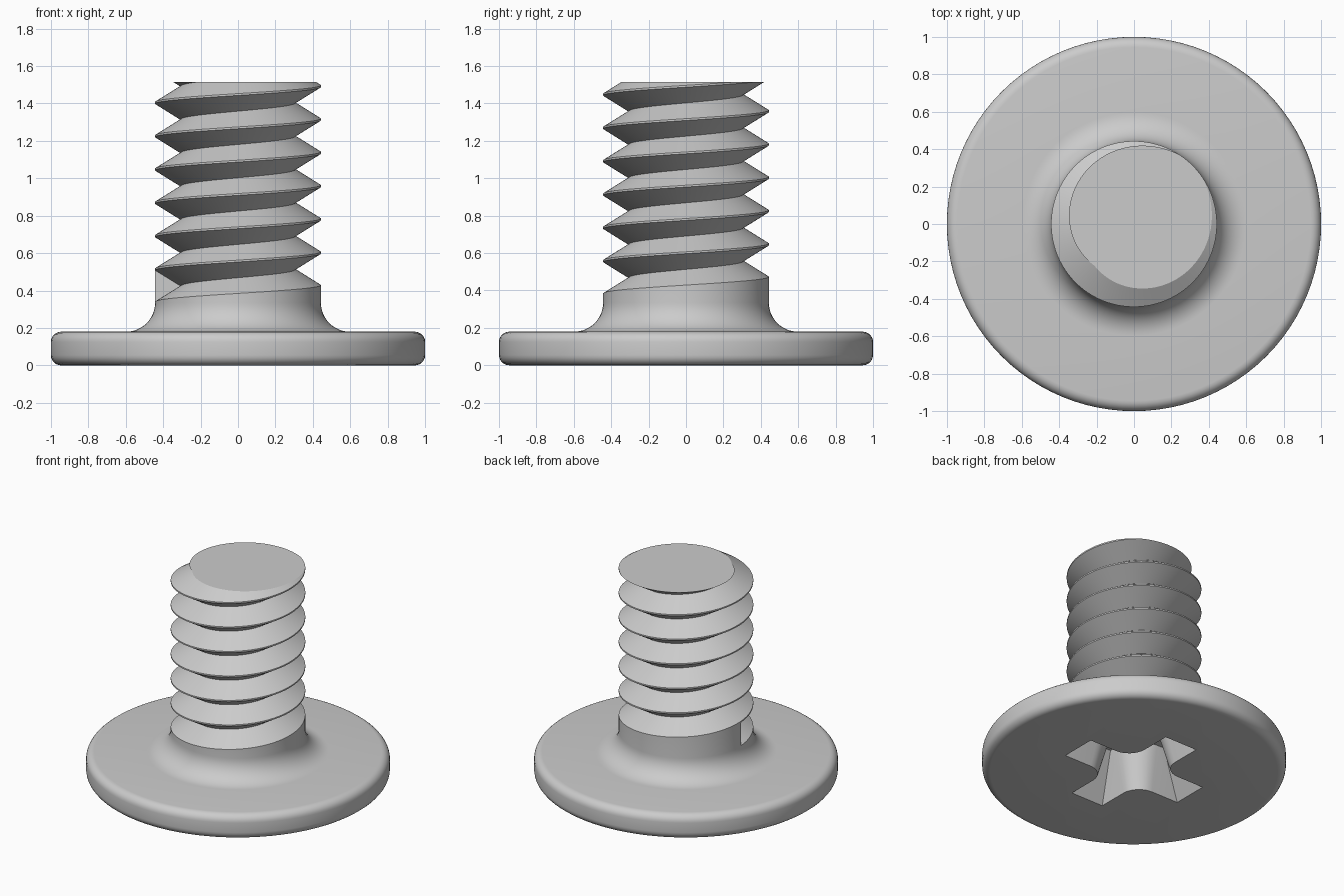
import bpy, bmesh
from math import pi, sin, cos, radians

if "Cube" in bpy.data.objects:
    bpy.data.objects.remove(bpy.data.objects["Cube"])

N = 96                                   # segments per turn
R, ROOT, PITCH = 0.443, 0.307, 0.178     # crest radius, root radius, thread pitch
Z0, TOP, FLAT, TURNS = 0.335, 1.515, 0.005, 8


def arc(cx, cz, r, a0, a1, n):
    return [(cx + r * cos(radians(a0 + (a1 - a0) * i / n)),
             cz + r * sin(radians(a0 + (a1 - a0) * i / n))) for i in range(n + 1)]


def make_object(name, bm):
    bmesh.ops.recalc_face_normals(bm, faces=bm.faces)
    me = bpy.data.meshes.new(name)
    bm.to_mesh(me)
    bm.free()
    ob = bpy.data.objects.new(name, me)
    bpy.context.collection.objects.link(ob)
    return ob


def point(bm, k, r, z):
    a = pi + 2 * pi * k / N
    return bm.verts.new((r * cos(a), r * sin(a), z))


# Head and fillet: lathed profile
bm = bmesh.new()
c = 0.055
profile = (arc(1 - c, c, c, -90, 0, 6) + arc(1 - c, 0.18 - c, c, 0, 90, 6)
           + arc(R + 0.155, Z0, 0.155, 270, 180, 12))
rings = [[point(bm, k, r, z) for k in range(N)] for r, z in profile]
bm.faces.new(rings[0])
for lo, hi in zip(rings, rings[1:]):
    for k in range(N):
        j = (k + 1) % N
        bm.faces.new((lo[k], lo[j], hi[j], hi[k]))

# Thread: helical V groove
count = N * TURNS
step = PITCH / N
A = [point(bm, k, R, Z0 + FLAT + k * step) for k in range(count + 1)]
B = [point(bm, k, ROOT, Z0 + PITCH / 2 + k * step) for k in range(count + 1)]
C = [point(bm, k, R, Z0 + PITCH - FLAT + k * step) for k in range(count + 1)]
for k in range(count):
    bm.faces.new((A[k], A[k + 1], B[k + 1], B[k]))
    bm.faces.new((B[k], B[k + 1], C[k + 1], C[k]))
    if k + N < count:
        bm.faces.new((C[k], C[k + 1], A[k + N + 1], A[k + N]))

# Plain collar below the first groove, and the groove's end wall
base = rings[-1]
for k in range(N - 1):
    bm.faces.new((base[k], base[k + 1], A[k + 1], A[k]))
bm.faces.new((base[-1], base[0], A[0], C[0], A[N], A[N - 1]))
bm.faces.new((A[0], B[0], C[0]))

# Flat cut at the tip
cut = bmesh.ops.bisect_plane(bm, geom=bm.verts[:] + bm.edges[:] + bm.faces[:], dist=1e-6,
                             plane_co=(0, 0, TOP), plane_no=(0, 0, 1), clear_outer=True)
rim = [e for e in bm.edges if e.is_boundary]
bmesh.ops.holes_fill(bm, edges=rim, sides=0)
screw = make_object("screw", bm)


# Cross-shaped drive recess: two cross outlines lofted into a tapered cutter
def cross(bm, half, tip, fillet, z):
    q = half + fillet
    quarter = [(tip, -half), (tip, half)] + arc(q, q, fillet, 270, 180, 8)
    out = []
    for i in range(4):
        s, t = sin(i * pi / 2), cos(i * pi / 2)
        out += [bm.verts.new((x * t - y * s, x * s + y * t, z)) for x, y in quarter]
    return out


bm = bmesh.new()
mouth_d, floor_d, over = (0.13, 0.48, 0.135), (0.05, 0.30, 0.19), 0.1
depth = 0.31
# extend the taper a little below the bearing face
mouth_ext = [m + (m - f) * over * 0.2 / depth for m, f in zip(mouth_d, floor_d)]
mouth = cross(bm, *mouth_ext, -over * 0.2)
floor = cross(bm, *floor_d, depth)
n = len(mouth)
for i in range(n):
    j = (i + 1) % n
    bm.faces.new((mouth[i], mouth[j], floor[j], floor[i]))
bm.faces.new(mouth)
bm.faces.new(floor)
cutter = make_object("recess_cutter", bm)
cutter.hide_render = True

mod = screw.modifiers.new("recess", 'BOOLEAN')
mod.operation = 'DIFFERENCE'
mod.solver = 'EXACT'
mod.object = cutter
bpy.context.view_layer.objects.active = screw
screw.select_set(True)
cutter.select_set(False)
bpy.ops.object.modifier_apply(modifier=mod.name)
bpy.data.objects.remove(cutter)
bpy.ops.object.shade_smooth_by_angle(angle=radians(30))
